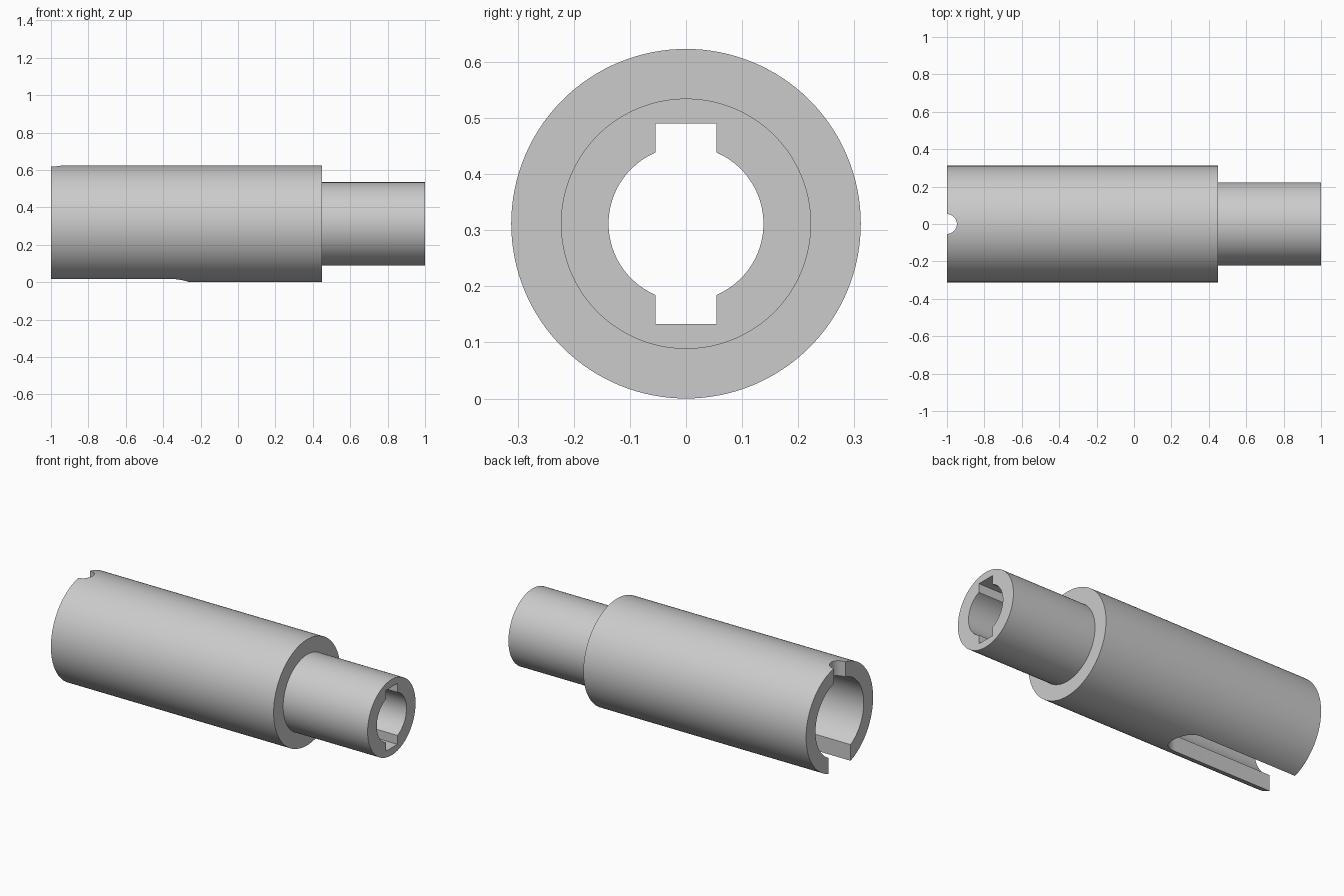
import bpy, bmesh, math

if "Cube" in bpy.data.objects:
    bpy.data.objects.remove(bpy.data.objects["Cube"])

R = 0.3115          # body radius, also the axis height
NECK = 0.223        # neck radius
SOCKET = 0.224      # wide bore from the slotted end
BORE = 0.138        # narrow bore through the neck
SEG = 128

steel = bpy.data.materials.new("plain_grey")
steel.diffuse_color = (0.6, 0.6, 0.6, 1)
steel.use_nodes = True
steel.node_tree.nodes["Principled BSDF"].inputs["Base Color"].default_value = steel.diffuse_color


def make_object(name, bm):
    bmesh.ops.recalc_face_normals(bm, faces=bm.faces)
    mesh = bpy.data.meshes.new(name)
    bm.to_mesh(mesh)
    bm.free()
    mesh.materials.append(steel)
    obj = bpy.data.objects.new(name, mesh)
    bpy.context.collection.objects.link(obj)
    return obj


def lathe_x(name, profile):
    """Revolve a closed (x, radius) profile around the horizontal axis."""
    bm = bmesh.new()
    rings = []
    for i in range(SEG):
        a = 2 * math.pi * i / SEG
        rings.append([bm.verts.new((x, r * math.sin(a), R + r * math.cos(a)))
                      for x, r in profile])
    n = len(profile)
    for i in range(SEG):
        p, q = rings[i], rings[(i + 1) % SEG]
        for j in range(n):
            k = (j + 1) % n
            bm.faces.new((p[j], p[k], q[k], q[j]))
    return make_object(name, bm)


def prism(name, outline, z0, z1):
    """Extrude an (x, y) outline upright from z0 to z1."""
    bm = bmesh.new()
    face = bm.faces.new([bm.verts.new((x, y, z0)) for x, y in outline])
    ext = bmesh.ops.extrude_face_region(bm, geom=[face])
    top = [v for v in ext["geom"] if isinstance(v, bmesh.types.BMVert)]
    bmesh.ops.translate(bm, verts=top, vec=(0, 0, z1 - z0))
    return make_object(name, bm)


def arc(cx, r, a0, a1, n):
    return [(cx + r * math.cos(a0 + (a1 - a0) * i / n),
             r * math.sin(a0 + (a1 - a0) * i / n)) for i in range(n + 1)]


# stepped sleeve: body, neck, narrow bore, wide socket
sleeve = lathe_x("stepped_sleeve", [
    (-1, R), (0.45, R), (0.45, NECK), (1, NECK),
    (1, BORE), (0.2, BORE), (0.2, SOCKET), (-1, SOCKET)])

half = math.pi / 2
cutters = [
    # pair of keyways beside the narrow bore
    prism("keyway_cutter", [(0.1, -0.054), (1.1, -0.054), (1.1, 0.054), (0.1, 0.054)],
          R - 0.179, R + 0.179),
    # round-ended slot under the body
    prism("slot_cutter", [(-1.1, -0.102)] + arc(-0.362, 0.102, -half, half, 32)
          + [(-1.1, 0.102)], -0.1, R),
    # half-round notch at the top of the slotted end
    prism("notch_cutter", [(-1.1, -0.053)] + arc(-1, 0.053, -half, half, 32)
          + [(-1.1, 0.053)], R, 0.8),
]

bpy.context.view_layer.objects.active = sleeve
sleeve.select_set(True)
for cutter in cutters:
    mod = sleeve.modifiers.new(cutter.name, 'BOOLEAN')
    mod.operation = 'DIFFERENCE'
    mod.solver = 'EXACT'
    mod.object = cutter
    bpy.ops.object.modifier_apply(modifier=mod.name)
    bpy.data.objects.remove(cutter)

bpy.ops.object.shade_smooth_by_angle(angle=math.radians(30))
